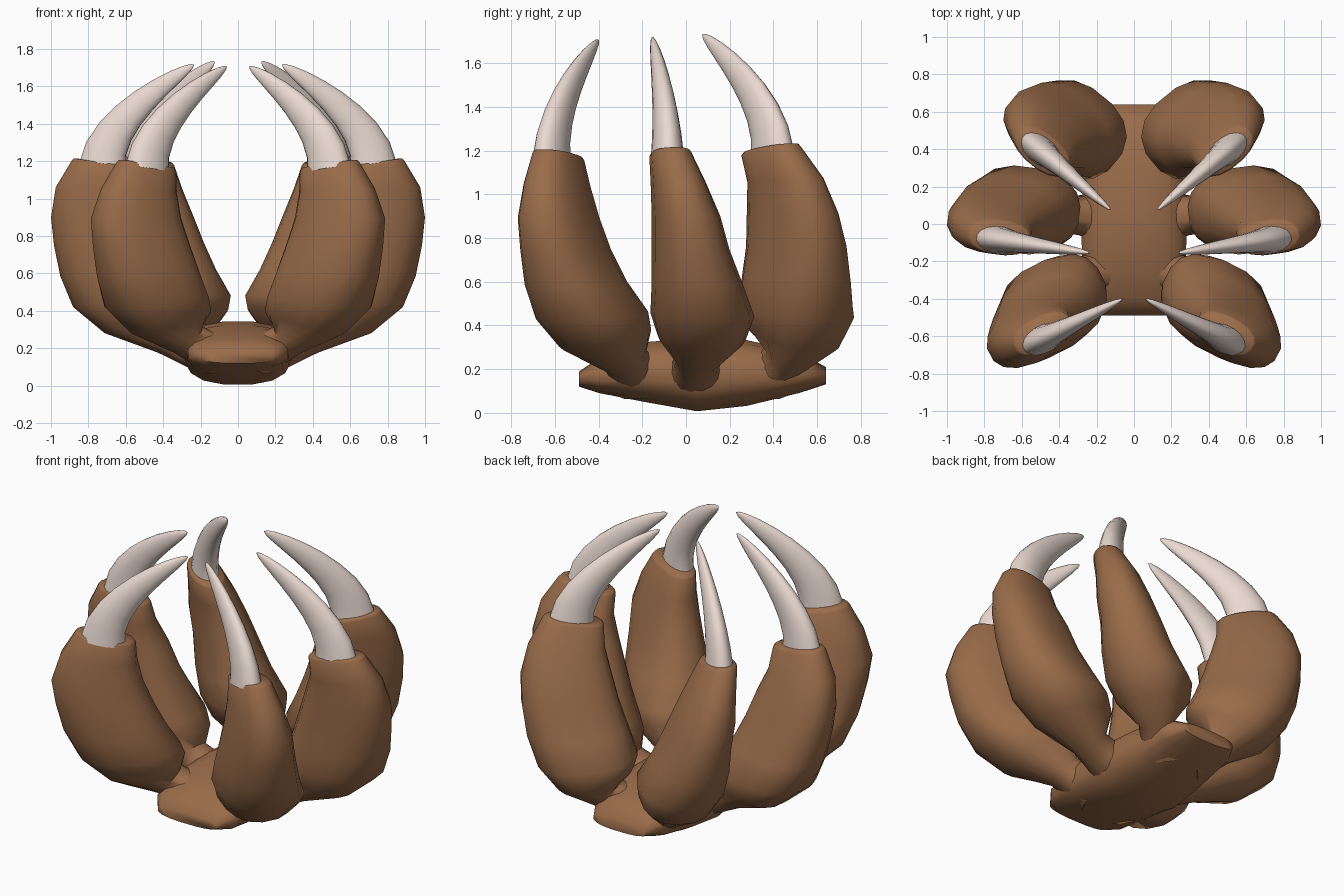
import bpy, bmesh, math
from mathutils import Vector

if "Cube" in bpy.data.objects:
    bpy.data.objects.remove(bpy.data.objects["Cube"])


def material(name, rgb):
    m = bpy.data.materials.new(name)
    m.diffuse_color = (*rgb, 1)
    m.use_nodes = True
    m.node_tree.nodes["Principled BSDF"].inputs["Base Color"].default_value = m.diffuse_color
    return m


SKIN = material("brown_skin", (0.32, 0.15, 0.068))
HORN = material("pale_horn", (0.82, 0.70, 0.64))


def oval(center, u, v, n, power):
    # Superellipse ring spanned by the half-axis vectors u and v
    pts = []
    for i in range(n):
        t = 2 * math.pi * (i + .5) / n
        c, s = math.cos(t), math.sin(t)
        pts.append(center + u * math.copysign(abs(c) ** (2 / power), c)
                   + v * math.copysign(abs(s) ** (2 / power), s))
    return pts


def loft(name, rings, mat, mirror=True):
    bm = bmesh.new()
    loops = [[bm.verts.new(p) for p in r] for r in rings]
    n = len(rings[0])
    for a, b in zip(loops, loops[1:]):
        for i in range(n):
            bm.faces.new((a[i], a[(i + 1) % n], b[(i + 1) % n], b[i]))
    bm.faces.new(loops[0][::-1])
    bm.faces.new(loops[-1])
    bmesh.ops.recalc_face_normals(bm, faces=bm.faces)
    me = bpy.data.meshes.new(name)
    bm.to_mesh(me)
    bm.free()
    me.materials.append(mat)
    ob = bpy.data.objects.new(name, me)
    bpy.context.collection.objects.link(ob)
    bpy.ops.object.select_all(action='DESELECT')
    ob.select_set(True)
    bpy.context.view_layer.objects.active = ob
    bpy.ops.object.shade_smooth_by_angle(angle=math.radians(65))
    if mirror:
        ob.modifiers.new("mirror", 'MIRROR')


def tilted_ring(center, a, b, tilt, azimuth, n=16, power=2.35):
    # a: radial half width, b: sideways half width, tilt: outer end dips
    p, t = math.radians(azimuth), math.radians(tilt)
    u = Vector((math.cos(p) * math.cos(t), math.sin(p) * math.cos(t), -math.sin(t)))
    v = Vector((-math.sin(p), math.cos(p), 0))
    return oval(Vector(center), u * a, v * b, n, power)


# Shared finger profile: height, radial half width, side half width, tilt
PROFILE = [(.25, .10, .10, 48), (.345, .222, .20, 17), (.45, .283, .235, 6),
           (.60, .286, .203, 3), (.75, .275, .174, 0), (.90, .256, .153, 0),
           (1.05, .216, .123, -3), (1.18, .172, .095, -8)]


def finger(name, azimuth, path, lift=0):
    x, y = path[0]
    # flared neck rooted in the palm
    rings = [tilted_ring((x * .4, y * .8, .17), .12, .14, 65, azimuth),
             tilted_ring((x * .75, y * .92, .21), .10, .11, 58, azimuth)]
    for (x, y), (z, a, b, t) in zip(path, PROFILE):
        z += lift * z
        rings.append(tilted_ring((x, y, z), a, b, t, azimuth))
    # rounded lip around the claw socket
    rings.append(tilted_ring((x, y, z + .014), a * .93, b * .9, t, azimuth))
    loft(name + "_finger", rings, SKIN)


def claw(name, azimuth, base, tip, steps=9):
    p, q = Vector(base), Vector(tip)
    rings = []
    for i in range(steps + 1):
        s = i / steps
        up = math.sin(s * math.pi / 2)
        c = p.lerp(q, up ** 1.85)
        c.z = p.z + (q.z - p.z) * up
        k = max(1 - s, .02)
        rings.append(tilted_ring(c, .128 * k, .075 * k, -8 - 70 * s ** .8,
                                 azimuth, 16, 2))
    loft(name + "_claw", rings, HORN)


# Fingers and claws, right side, mirrored to the left
finger("front", -27, [(.27, -.28), (.36, -.37), (.435, -.43), (.48, -.505),
                      (.515, -.55), (.545, -.583), (.53, -.59), (.49, -.585)], -.008)
finger("middle", 7, [(.36, .05), (.50, .07), (.60, .075), (.665, .05),
                     (.71, .02), (.745, 0), (.76, -.035), (.72, -.07)])
finger("back", 39, [(.22, .46), (.27, .49), (.315, .505), (.385, .505),
                    (.43, .505), (.47, .488), (.49, .455), (.49, .39)], .015)
claw("front", -27, (.485, -.615, 1.16), (.06, -.40, 1.705))
claw("middle", 7, (.725, -.085, 1.17), (.235, -.155, 1.715))
claw("back", 39, (.50, .395, 1.19), (.125, .075, 1.73))

# Palm: sections of y, half width, bottom, top
PALM = [(-.49, .20, .12, .19), (-.40, .27, .09, .25), (-.20, .28, .05, .325),
        (.05, .29, .005, .345), (.28, .27, .03, .335), (.52, .25, .09, .28),
        (.64, .18, .13, .21)]
loft("palm", [oval(Vector((0, y, (lo + hi) / 2)), Vector((w, 0, 0)),
                   Vector((0, 0, (hi - lo) / 2)), 16, 2.6)
              for y, w, lo, hi in PALM], SKIN, mirror=False)
